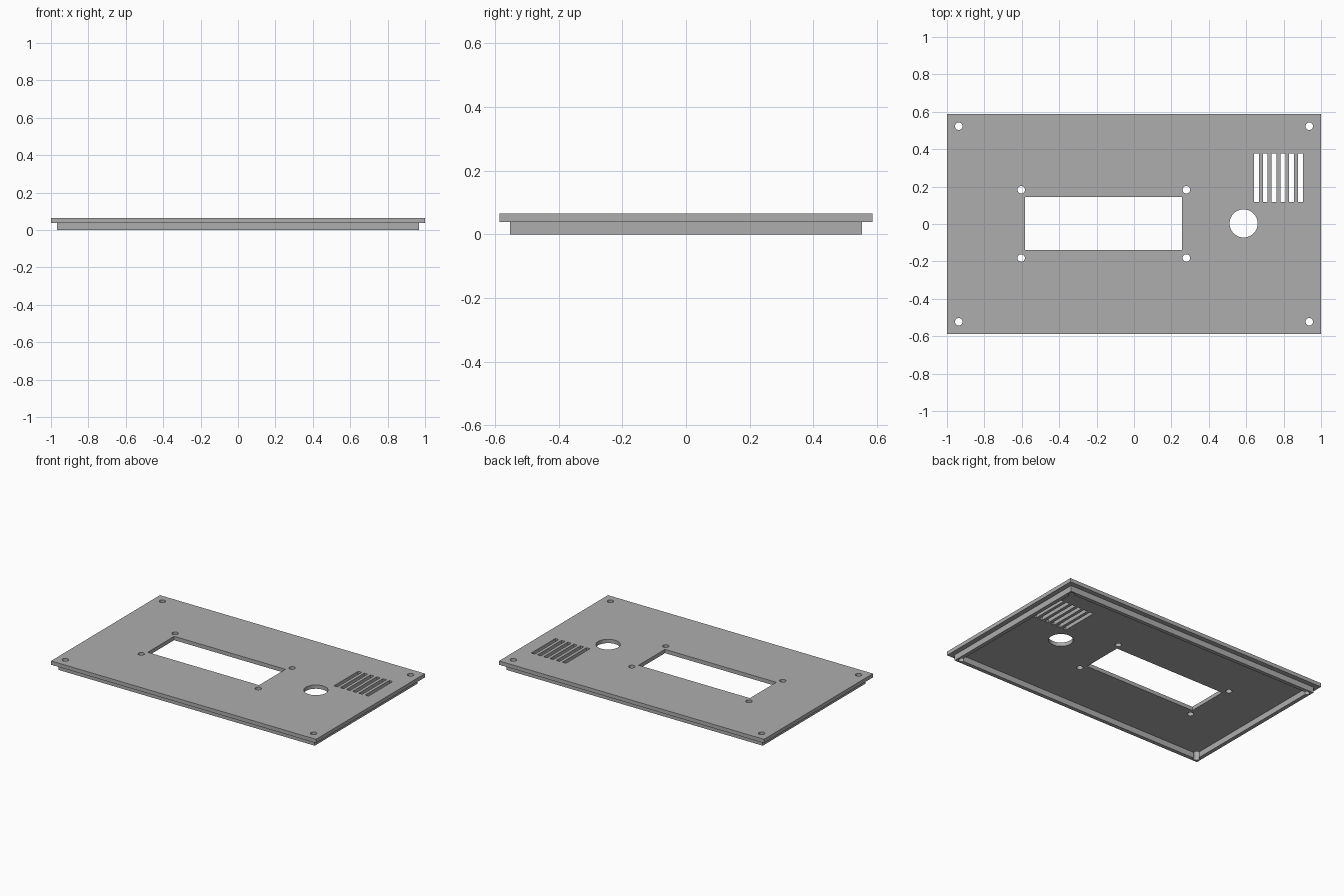
import bpy
import bmesh
from mathutils import Matrix, Vector

cube = bpy.data.objects.get("Cube")
if cube:
    bpy.data.objects.remove(cube)

PLATE_Z, TOP_Z = 0.039, 0.065

grey = bpy.data.materials.new("panel grey")
grey.use_nodes = True
colour = (0.42, 0.42, 0.42, 1)
grey.diffuse_color = colour
grey.node_tree.nodes["Principled BSDF"].inputs["Base Color"].default_value = colour


def add_box(bm, centre, size, z0, z1):
    place = Matrix.Translation((*centre, (z0 + z1) / 2))
    scale = Matrix.Diagonal(Vector((*size, z1 - z0, 1)))
    bmesh.ops.create_cube(bm, size=1, matrix=place @ scale)


def add_drill(bm, centre, radius, sides=32):
    bmesh.ops.create_cone(bm, cap_ends=True, segments=sides, radius1=radius,
                          radius2=radius, depth=0.4,
                          matrix=Matrix.Translation((*centre, 0)))


def finish(bm, name):
    mesh = bpy.data.meshes.new(name)
    bm.to_mesh(mesh)
    bm.free()
    mesh.materials.append(grey)
    obj = bpy.data.objects.new(name, mesh)
    bpy.context.collection.objects.link(obj)
    return obj


def cut(obj, cutter):
    mod = obj.modifiers.new("cut", 'BOOLEAN')
    mod.operation = 'DIFFERENCE'
    mod.solver = 'EXACT'
    mod.object = cutter
    cutter.hide_render = True
    cutter.hide_set(True)
    cutter.display_type = 'WIRE'


# Flat cover panel
bm = bmesh.new()
add_box(bm, (0, 0), (2, 1.174), PLATE_Z, TOP_Z)
panel = finish(bm, "cover_panel")

# Locating rim under the panel, hollow inside
bm = bmesh.new()
add_box(bm, (0, 0), (1.934, 1.108), 0, PLATE_Z)
rim = finish(bm, "locating_rim")
bm = bmesh.new()
add_box(bm, (0, 0), (1.882, 1.056), -0.1, 0.1)
cut(rim, finish(bm, "rim_hollow_cutter"))

# Corner screw holes pass through the panel and notch the rim
bm = bmesh.new()
for sx in (-1, 1):
    for sy in (-1, 1):
        add_drill(bm, (sx * 0.937, sy * 0.523), 0.02)
corner_cutter = finish(bm, "corner_hole_cutter")
cut(panel, corner_cutter)
cut(rim, corner_cutter)

# Display window, its screw holes, the knob hole and the vent slots
bm = bmesh.new()
add_box(bm, (-0.163, 0.002), (0.84, 0.284), -0.2, 0.2)
for x in (-0.603, 0.28):
    for y in (-0.182, 0.183):
        add_drill(bm, (x, y), 0.02)
add_drill(bm, (0.586, 0.003), 0.075, 64)
for i in range(6):
    add_box(bm, (0.655 + i * 0.047, 0.248), (0.026, 0.26), -0.2, 0.2)
cut(panel, finish(bm, "opening_cutter"))

# Smooth hole walls, crisp edges
bpy.ops.object.select_all(action='DESELECT')
for obj in (panel, rim):
    bpy.context.view_layer.objects.active = obj
    obj.select_set(True)
    for mod in list(obj.modifiers):
        bpy.ops.object.modifier_apply(modifier=mod.name)
bpy.ops.object.shade_smooth_by_angle()
